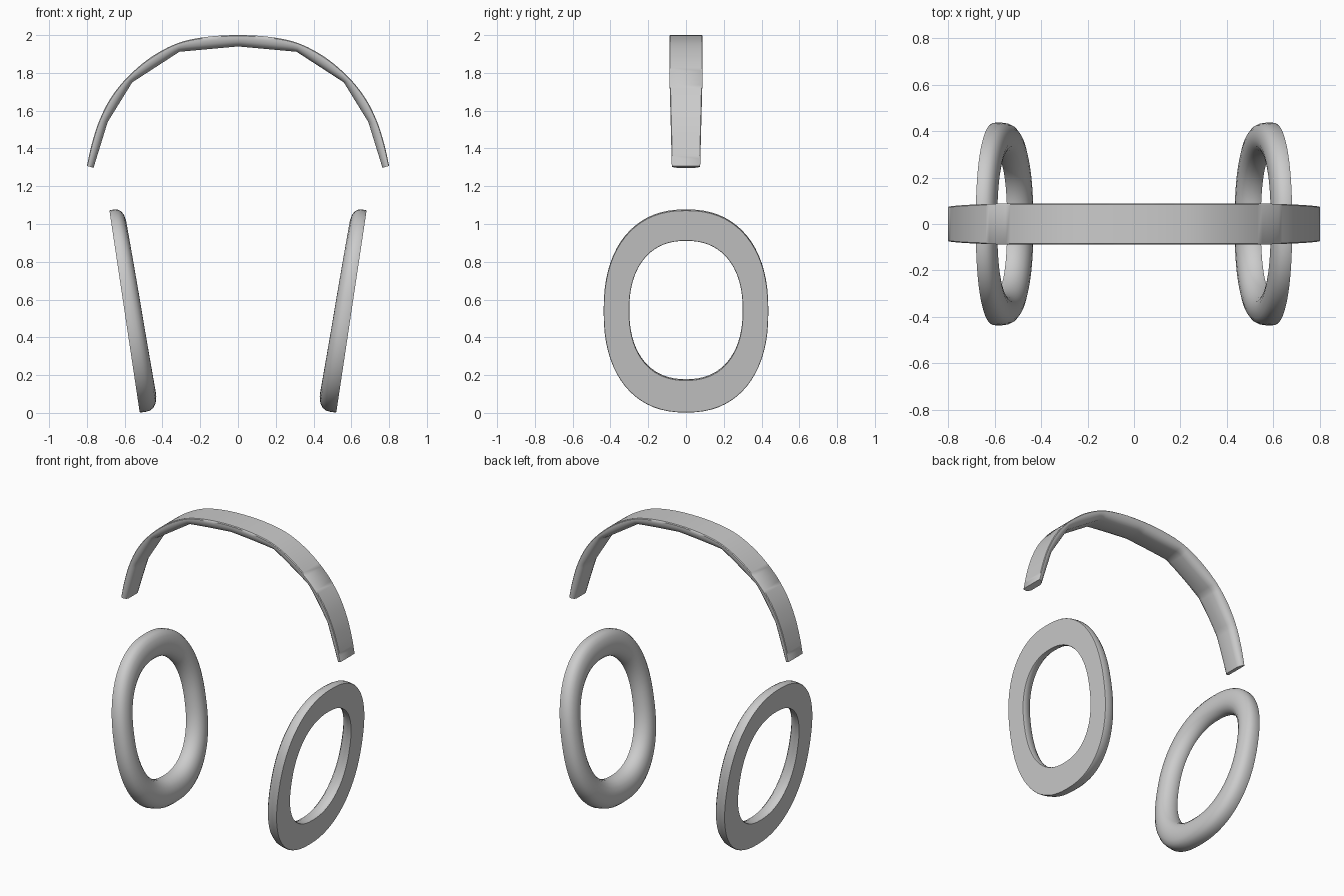
import bpy, bmesh, math
from mathutils import Vector

if "Cube" in bpy.data.objects:
    bpy.data.objects.remove(bpy.data.objects["Cube"])


def finish(name, rings, loop):
    """Skin a list of closed cross-sections; loop joins the last to the first."""
    bm = bmesh.new()
    rows = [[bm.verts.new(p) for p in r] for r in rings]
    pairs = list(zip(rows, rows[1:]))
    if loop:
        pairs.append((rows[-1], rows[0]))
    for a, b in pairs:
        for i in range(len(a)):
            j = (i + 1) % len(a)
            bm.faces.new((a[i], a[j], b[j], b[i]))
    if not loop:
        bm.faces.new(rows[0])
        bm.faces.new(rows[-1])
    bmesh.ops.recalc_face_normals(bm, faces=bm.faces)
    me = bpy.data.meshes.new(name)
    bm.to_mesh(me)
    bm.free()
    ob = bpy.data.objects.new(name, me)
    bpy.context.collection.objects.link(ob)
    bpy.ops.object.select_all(action='DESELECT')
    ob.select_set(True)
    bpy.context.view_layer.objects.active = ob
    bpy.ops.object.shade_smooth_by_angle(angle=math.radians(40))
    return ob


def mirrored(pts):
    return [(-x, z) for x, z in reversed(pts[1:])] + pts


def spline(pts, steps, smooth):
    """Sample through the points, as a smooth curve or as straight chords."""
    p = [Vector(q) for q in pts]
    p = [2 * p[0] - p[1]] + p + [2 * p[-1] - p[-2]]
    out = []
    for i in range(1, len(p) - 2):
        a, b, c, d = p[i - 1:i + 3]
        for s in range(steps):
            t = s / steps
            if smooth:
                out.append(0.5 * (2 * b + (c - a) * t + (2 * a - 5 * b + 4 * c - d) * t * t
                                  + (3 * b - a - 3 * c + d) * t ** 3))
            else:
                out.append(b.lerp(c, t))
    return out + [p[-2]]


# Headband: smooth outer arc, faceted padded underside
outer = spline(mirrored([(0, 2.0), (.17, 1.99), (.32, 1.957), (.465, 1.88), (.59, 1.772),
                         (.678, 1.66), (.737, 1.54), (.775, 1.42), (.80, 1.308)]), 6, True)
inner = spline(mirrored([(0, 1.94), (.31, 1.912), (.56, 1.75), (.69, 1.54), (.765, 1.297)]), 12, False)
band_section = [(-.95, 0), (.95, 0), (1, .08), (1, .3), (.94, .6), (.8, .85), (.55, 1),
                (0, 1.0), (-.55, 1), (-.8, .85), (-.94, .6), (-1, .3), (-1, .08)]
rings = []
for o, n in zip(outer, inner):
    w = .088 - .013 * min(1, max(0, (1.8 - o.y) / .5))
    ring = []
    for y, d in band_section:
        q = o.lerp(n, d)
        ring.append((q.x, y * w, q.y))
    rings.append(ring)
finish("headband", rings, False)

# Ear cushions: tilted oval rings, flat outside and rounded towards the head
# section entries: (across rim 0..1, depth 0..1)
cushion_section = [(.015, 0), (.985, 0), (1, .06), (1, .3), (.97, .52), (.88, .76), (.74, .93),
                   (.56, 1), (.4, .99), (.22, .91), (.09, .76), (.02, .56), (0, .35), (0, .06)]
SLOPE = .15
TILT = math.atan(SLOPE)


def oval(a, half_y, half_z, centre_z, n=2.3):
    c, s = math.cos(a), math.sin(a)
    return Vector((math.copysign(abs(c) ** (2 / n), c) * half_y,
                   centre_z + math.copysign(abs(s) ** (2 / n), s) * half_z))


def ear_cushion(name, side):
    rings = []
    count = 72
    for i in range(count):
        a = 2 * math.pi * i / count
        rim, hole = oval(a, .436, .536, .537), oval(a, .30, .368, .542)
        depth = .09 - .01 * math.sin(a)
        ring = []
        for t, d in cushion_section:
            q = rim.lerp(hole, t)
            x = .52 + SLOPE * q.y - math.cos(TILT) * d * depth
            ring.append((side * x, q.x, q.y + math.sin(TILT) * d * depth))
        rings.append(ring)
    return finish(name, rings, True)


ear_cushion("ear_cushion_right", 1)
ear_cushion("ear_cushion_left", -1)
